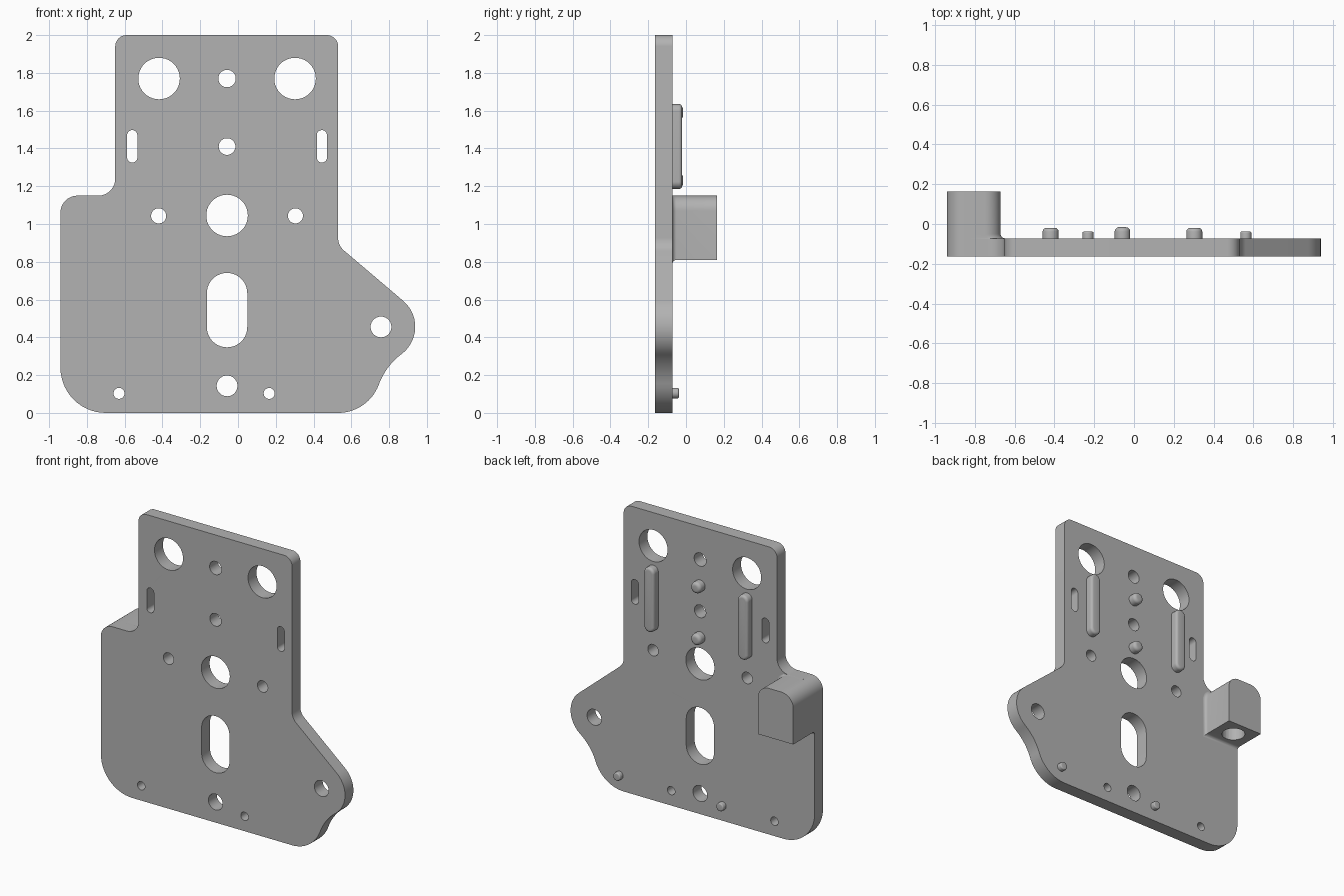
import bpy, bmesh, math
from mathutils import Vector

cube = bpy.data.objects.get("Cube")
if cube:
    bpy.data.objects.remove(cube, do_unlink=True)

GREY = bpy.data.materials.new("plain grey")
GREY.use_nodes = True
GREY.diffuse_color = (0.45, 0.45, 0.45, 1)
GREY.node_tree.nodes["Principled BSDF"].inputs["Base Color"].default_value = GREY.diffuse_color

FRONT, BACK, REAR = -0.164, -0.072, 0.164
MID = -0.058          # centre line of the hole pattern


def rounded(corners, steps=10):
    """Outline in x, z from (x, z, radius) corners, each replaced by an arc."""
    points = []
    for i, (x, z, r) in enumerate(corners):
        p = Vector((x, z))
        a = (Vector(corners[i - 1][:2]) - p).normalized()
        b = (Vector(corners[(i + 1) % len(corners)][:2]) - p).normalized()
        if r == 0:
            points.append(p)
            continue
        half = a.angle(b) / 2
        centre = p + (a + b).normalized() * (r / math.sin(half))
        start = p + a * (r / math.tan(half)) - centre
        end = p + b * (r / math.tan(half)) - centre
        sweep = math.atan2(start.x * end.y - start.y * end.x, start.dot(end))
        for k in range(steps + 1):
            t = sweep * k / steps
            points.append(centre + Vector((start.x * math.cos(t) - start.y * math.sin(t),
                                           start.x * math.sin(t) + start.y * math.cos(t))))
    return points


def slot(x, z, r, reach=0.0, steps=20):
    """Circle, or an upright slot when reach is more than zero."""
    points = []
    for side in (0, 1):
        for k in range(steps + 1 if reach else steps):
            t = math.pi * (side + k / steps)
            shift = -reach if side else reach
            points.append(Vector((x + r * math.cos(t), z + shift + r * math.sin(t))))
    return points


def finish(obj):
    obj.data.materials.clear()
    obj.data.materials.append(GREY)
    bpy.ops.object.select_all(action='DESELECT')
    obj.select_set(True)
    bpy.context.view_layer.objects.active = obj
    bpy.ops.object.shade_smooth_by_angle(angle=math.radians(32))
    return obj


def loft(name, sections):
    """Closed solid through (y, outline) sections with equal point counts."""
    bm = bmesh.new()
    rings = [[bm.verts.new((p.x, y, p.y)) for p in outline] for y, outline in sections]
    n = len(rings[0])
    for low, high in zip(rings, rings[1:]):
        for i in range(n):
            j = (i + 1) % n
            bm.faces.new((low[i], low[j], high[j], high[i]))
    bm.faces.new(rings[0])
    bm.faces.new(rings[-1])
    bmesh.ops.recalc_face_normals(bm, faces=bm.faces[:])
    mesh = bpy.data.meshes.new(name)
    bm.to_mesh(mesh)
    bm.free()
    obj = bpy.data.objects.new(name, mesh)
    bpy.context.collection.objects.link(obj)
    return finish(obj)


def boss(name, x, z, r, top, edge, reach=0.0):
    """Raised pin or rib on the back face with a rounded top edge."""
    sections = [(BACK - 0.01, slot(x, z, r, reach))]
    for k in range(6):
        t = math.pi / 2 * k / 5
        sections.append((top - edge + edge * math.sin(t),
                         slot(x, z, r - edge + edge * math.cos(t), reach)))
    return loft(name, sections)


# Main plate: filled outline with round holes and slots
outline = rounded([(-0.65, 2, 0.06), (0.53, 2, 0.06), (0.53, 0.886, 0.09),
                   (1.043, 0.45, 0.18), (0.78, 0.244, 0.35), (0.691, 0, 0.23),
                   (-0.94, 0, 0.24), (-0.94, 1.15, 0.09), (-0.65, 1.15, 0.09)], 14)
holes = [slot(MID, 1.77, 0.046), slot(MID, 1.41, 0.044), slot(MID, 1.045, 0.11),
         slot(MID, 0.143, 0.055), slot(0.757, 0.455, 0.055),
         slot(-0.63, 0.103, 0.029), slot(0.165, 0.103, 0.029),
         slot(MID, 0.544, 0.107, 0.09)]
for side in (-1, 1):
    holes += [slot(MID + side * 0.36, 1.77, 0.11), slot(MID + side * 0.362, 1.043, 0.04),
              slot(MID + side * 0.502, 1.411, 0.027, 0.059)]

curve = bpy.data.curves.new("plate_outline", 'CURVE')
curve.dimensions = '2D'
curve.fill_mode = 'BOTH'
curve.extrude = (BACK - FRONT) / 2
for loop in [outline] + holes:
    spline = curve.splines.new('POLY')
    spline.points.add(len(loop) - 1)
    for point, p in zip(spline.points, loop):
        point.co = (p.x, p.y, 0, 1)
    spline.use_cyclic_u = True
source = bpy.data.objects.new("plate_outline", curve)
bpy.context.collection.objects.link(source)
bpy.context.view_layer.update()
mesh = bpy.data.meshes.new_from_object(source.evaluated_get(bpy.context.evaluated_depsgraph_get()))
bpy.data.objects.remove(source, do_unlink=True)
bm = bmesh.new()
bm.from_mesh(mesh)
bmesh.ops.remove_doubles(bm, verts=bm.verts[:], dist=0.0001)
for v in bm.verts:
    v.co = (v.co.x, (FRONT + BACK) / 2 - v.co.z, v.co.y)
bmesh.ops.recalc_face_normals(bm, faces=bm.faces[:])
bm.to_mesh(mesh)
bm.free()
mesh.name = "mounting_plate"
plate = bpy.data.objects.new("mounting_plate", mesh)
bpy.context.collection.objects.link(plate)
finish(plate)


# Side block with a small fillet where it meets the plate
def block_section(flare):
    return rounded([(-0.94, 1.15, 0.09), (-0.67 + flare, 1.15, 0.08),
                    (-0.67 + flare, 0.81 - flare, 0), (-0.94, 0.81 - flare, 0)])


FILLET = 0.022
sections = []
for k in range(6):
    t = math.pi / 2 * k / 5
    sections.append((BACK + FILLET * (1 - math.cos(t)), block_section(FILLET * (1 - math.sin(t)))))
sections.append((REAR, block_section(0)))
block = loft("side_block", sections)

# Blind hole in the underside of the block
bpy.ops.mesh.primitive_cylinder_add(vertices=40, radius=0.075, depth=0.4,
                                    location=(-0.805, 0.048, 0.81))
cutter = bpy.context.object
cutter.name = "block_hole_cutter"
cutter.hide_render = True
cut = block.modifiers.new("blind_hole", 'BOOLEAN')
cut.operation = 'DIFFERENCE'
cut.solver = 'EXACT'
cut.object = cutter
bpy.context.view_layer.objects.active = block
bpy.ops.object.modifier_apply(modifier=cut.name)
bpy.data.objects.remove(cutter, do_unlink=True)
finish(block)

# Ribs, studs and locating pins on the back
for side, label in ((-1, "right"), (1, "left")):
    boss(label + "_rib", MID + side * 0.361, 1.41, 0.04, -0.02, 0.018, 0.185)
for z, label in ((1.59, "upper"), (1.23, "lower")):
    boss(label + "_stud", MID, z, 0.039, -0.016, 0.022)
for x, label in ((-0.231, "right"), (0.562, "left")):
    boss(label + "_pin", x, 0.105, 0.028, -0.038, 0.008)
